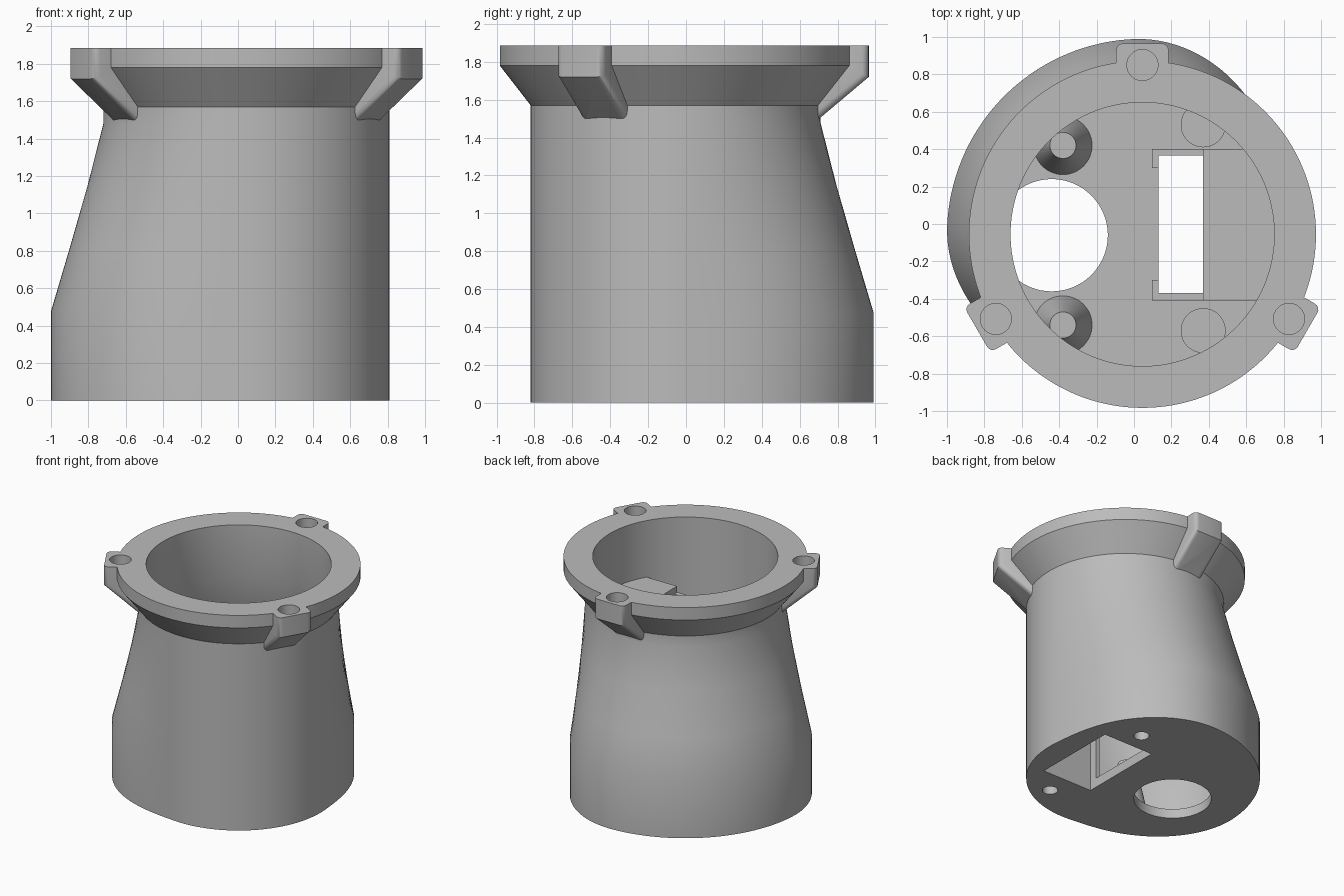
import bpy, bmesh, math
from mathutils import Matrix

cube = bpy.data.objects.get("Cube")
if cube:
    bpy.data.objects.remove(cube, do_unlink=True)

CX, CY, TOP = 0.045, -0.055, 1.885      # axis of the bore, rim height
SEG = 144

grey = bpy.data.materials.new("plain_grey")
grey.use_nodes = True
colour = (0.5, 0.5, 0.5, 1)
grey.diffuse_color = colour
grey.node_tree.nodes["Principled BSDF"].inputs["Base Color"].default_value = colour


def make_object(name, bm):
    bmesh.ops.recalc_face_normals(bm, faces=bm.faces)
    mesh = bpy.data.meshes.new(name)
    bm.to_mesh(mesh)
    bm.free()
    mesh.materials.append(grey)
    obj = bpy.data.objects.new(name, mesh)
    bpy.context.collection.objects.link(obj)
    return obj


def prism(name, points, z0, z1):
    bm = bmesh.new()
    face = bm.faces.new([bm.verts.new((x, y, z0)) for x, y in points])
    new = bmesh.ops.extrude_face_region(bm, geom=[face])["geom"]
    verts = [v for v in new if isinstance(v, bmesh.types.BMVert)]
    bmesh.ops.translate(bm, verts=verts, vec=(0, 0, z1 - z0))
    return make_object(name, bm)


def box(name, x0, x1, y0, y1, z0, z1):
    return prism(name, [(x0, y0), (x1, y0), (x1, y1), (x0, y1)], z0, z1)


def cone(name, x, y, r0, r1, z0, z1, seg=48):
    bm = bmesh.new()
    bmesh.ops.create_cone(bm, cap_ends=True, segments=seg, radius1=r0, radius2=r1,
                          depth=z1 - z0, matrix=Matrix.Translation((x, y, (z0 + z1) / 2)))
    return make_object(name, bm)


def combine(target, other, operation):
    mod = target.modifiers.new(operation.lower(), "BOOLEAN")
    mod.operation, mod.object, mod.solver = operation, other, "EXACT"
    bpy.context.view_layer.objects.active = target
    bpy.ops.object.modifier_apply(modifier=mod.name)
    bpy.data.objects.remove(other, do_unlink=True)


def base_bulge(angle):
    """How far the foot swells beyond the round neck, 0 to 1, toward back left."""
    off = abs((math.degrees(angle) - 135 + 180) % 360 - 180)
    t = min(max((off - 42) / 88, 0), 1)
    return 1 - t * t * (3 - 2 * t)


# Hollow body: one loop outside up to the rim, then down the bore to the floor
# Each section: height, neck radius, amount of foot bulge
SECTIONS = [(0, 0.765, 1), (0.48, 0.765, 1), (0.8, 0.765, 0.66), (1.15, 0.765, 0.3),
            (1.48, 0.765, 0), (1.57, 0.765, 0), (1.78, 0.928, 0), (TOP, 0.928, 0),
            (TOP, 0.705, 0), (1.45, 0.705, 0), (1.15, 0.705, 0.3), (0.8, 0.705, 0.66),
            (0.48, 0.705, 1), (0.08, 0.705, 1)]
bm = bmesh.new()
rings = []
for z, radius, bulge in SECTIONS:
    ring = []
    for i in range(SEG):
        a = math.tau * i / SEG
        r = radius + 0.28 * bulge * base_bulge(a)
        ring.append(bm.verts.new((CX + r * math.cos(a), CY + r * math.sin(a), z)))
    rings.append(ring)
for low, high in zip(rings, rings[1:]):
    for i in range(SEG):
        j = (i + 1) % SEG
        bm.faces.new((low[i], low[j], high[j], high[i]))
bm.faces.new(rings[0])
bm.faces.new(rings[-1])
body = make_object("flanged_housing", bm)


# Mounting lugs: a braced radial profile, softened along its outer edges
def lug(angle):
    bm = bmesh.new()
    profile = [(0.735, TOP), (1.02, TOP), (1.02, 1.72), (0.735, 1.48)]
    face = bm.faces.new([bm.verts.new((r, -0.14, z)) for r, z in profile])
    new = bmesh.ops.extrude_face_region(bm, geom=[face])["geom"]
    bmesh.ops.translate(bm, verts=[v for v in new if isinstance(v, bmesh.types.BMVert)],
                        vec=(0, 0.28, 0))
    edges = []
    for e in bm.edges:
        a, b = (v.co for v in e.verts)
        if abs(a.y - b.y) < 0.01 and max(a.x, b.x) > 1 and min(a.z, b.z) < 1.8:
            edges.append(e)
    bmesh.ops.bevel(bm, geom=edges, offset=0.035, segments=4, profile=0.5, affect="EDGES")
    bm.transform(Matrix.Translation((CX, CY, 0)) @ Matrix.Rotation(angle, 4, "Z"))
    return make_object("lug", bm)


lug_angles = [math.radians(d) for d in (90, 210, 330)]
for a in lug_angles:
    combine(body, lug(a), "UNION")

# Blind holes in the lugs
for a in lug_angles:
    x, y = CX + 0.905 * math.cos(a), CY + 0.905 * math.sin(a)
    combine(body, cone("lug_hole", x, y, 0.083, 0.083, TOP - 0.15, TOP + 0.1), "DIFFERENCE")

# Floor openings: round port and rectangular socket
combine(body, cone("round_port", -0.44, -0.06, 0.3, 0.3, -0.1, 0.2, 96), "DIFFERENCE")
combine(body, box("socket_opening", 0.13, 0.60, -0.37, 0.365, -0.1, 0.2), "DIFFERENCE")

# Screw bosses on the floor with holes from below
for y in (0.53, -0.57):
    combine(body, cone("screw_boss", 0.37, y, 0.12, 0.12, 0.05, 0.4), "UNION")
    combine(body, cone("screw_hole", 0.37, y, 0.06, 0.06, -0.1, 0.3), "DIFFERENCE")

# Socket enclosure: side walls with corner returns
for name, y0, y1, ret0, ret1, end in (("back", 0.365, 0.40, 0.30, 0.40, 0.62),
                                      ("front", -0.41, -0.37, -0.41, -0.30, 0.68)):
    wall = prism(name + "_socket_wall",
                 [(0.095, y0), (end, y0), (end, y1), (0.095, y1)], 0.06, 1.36)
    wall.name = name + "_socket_wall"
    box(name + "_socket_return", 0.095, 0.13, ret0, ret1, 0.06, 1.355)

# Roof of the enclosure, fitted to the curve of the bore
prism("socket_roof", [(0.37, -0.41), (0.66, -0.41), (0.735, -0.25), (0.77, -0.1),
                      (0.77, 0.0), (0.73, 0.16), (0.61, 0.40), (0.37, 0.40)], 1.33, 1.41)

# Tapered posts beside the round port
for side, y in (("back", 0.42), ("front", -0.54)):
    cone(side + "_port_post", -0.38, y, 0.16, 0.07, 0.06, 0.5)

# Smooth curved walls, keep edges sharp
bpy.ops.object.select_all(action="DESELECT")
for obj in bpy.context.scene.objects:
    if obj.type == "MESH" and grey.name in obj.data.materials:
        obj.select_set(True)
        bpy.context.view_layer.objects.active = obj
bpy.ops.object.shade_smooth_by_angle(angle=math.radians(30))
